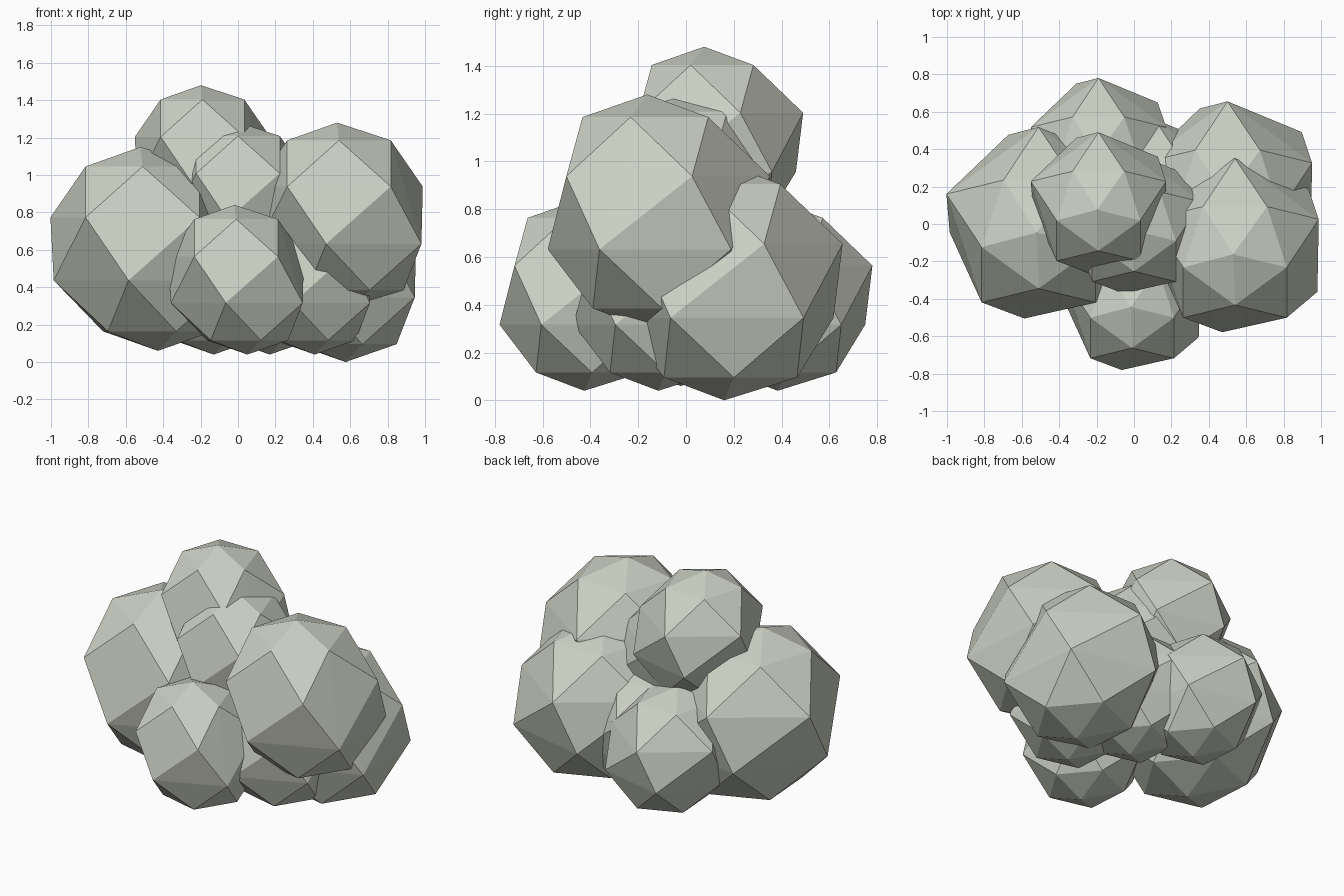
import bpy, bmesh, math
from mathutils import Vector

if "Cube" in bpy.data.objects:
    bpy.data.objects.remove(bpy.data.objects["Cube"])

stone = bpy.data.materials.new("pale grey green")
stone.diffuse_color = (0.60, 0.63, 0.55, 1)
stone.use_nodes = True
stone.node_tree.nodes["Principled BSDF"].inputs["Base Color"].default_value = stone.diffuse_color

# Rings of the shared faceted lump: polar step, start angle, sideways drift (x, y)
RINGS = [(1, -90, 0.0, -0.045), (2, -54, 0.0, 0.0),
         (3, -103, 0.075, 0.0), (4, -68, 0.11, 0.0)]


def lump_mesh():
    """Unit lump: two poles and four staggered five-point rings."""
    bm = bmesh.new()
    bm.verts.new((-0.02, -0.085, 1))
    bm.verts.new((0.15, -0.04, -1))
    for step, start, dx, dy in RINGS:
        p = math.radians(36 * step)
        for k in range(5):
            a = math.radians(start + 72 * k)
            bm.verts.new((dx + math.sin(p) * math.cos(a),
                          dy + math.sin(p) * math.sin(a), math.cos(p)))
    bmesh.ops.convex_hull(bm, input=bm.verts[:])
    bmesh.ops.recalc_face_normals(bm, faces=bm.faces[:])
    me = bpy.data.meshes.new("lump")
    bm.to_mesh(me)
    bm.free()
    me.materials.append(stone)
    return me


# Each lump: centre and radius
LUMPS = {
    "left_lump": (-0.51, 0.0, 0.605, 0.545),
    "right_lump": (0.54, -0.12, 0.785, 0.495),
    "rear_right_lump": (0.50, 0.18, 0.50, 0.50),
    "top_lump": (-0.19, 0.11, 1.08, 0.40),
    "middle_lump": (0.0, 0.0, 0.885, 0.40),
    "front_lump": (-0.01, -0.41, 0.44, 0.40),
    "back_lump": (-0.19, 0.40, 0.44, 0.40),
    "lower_right_lump": (0.35, -0.10, 0.44, 0.40),
    "inner_lump": (0.11, 0.18, 0.44, 0.40),
}
base = lump_mesh()
for name, (x, y, z, r) in LUMPS.items():
    ob = bpy.data.objects.new(name, base)
    ob.location = Vector((x, y, z))
    ob.scale = (r, r, r)
    bpy.context.collection.objects.link(ob)
